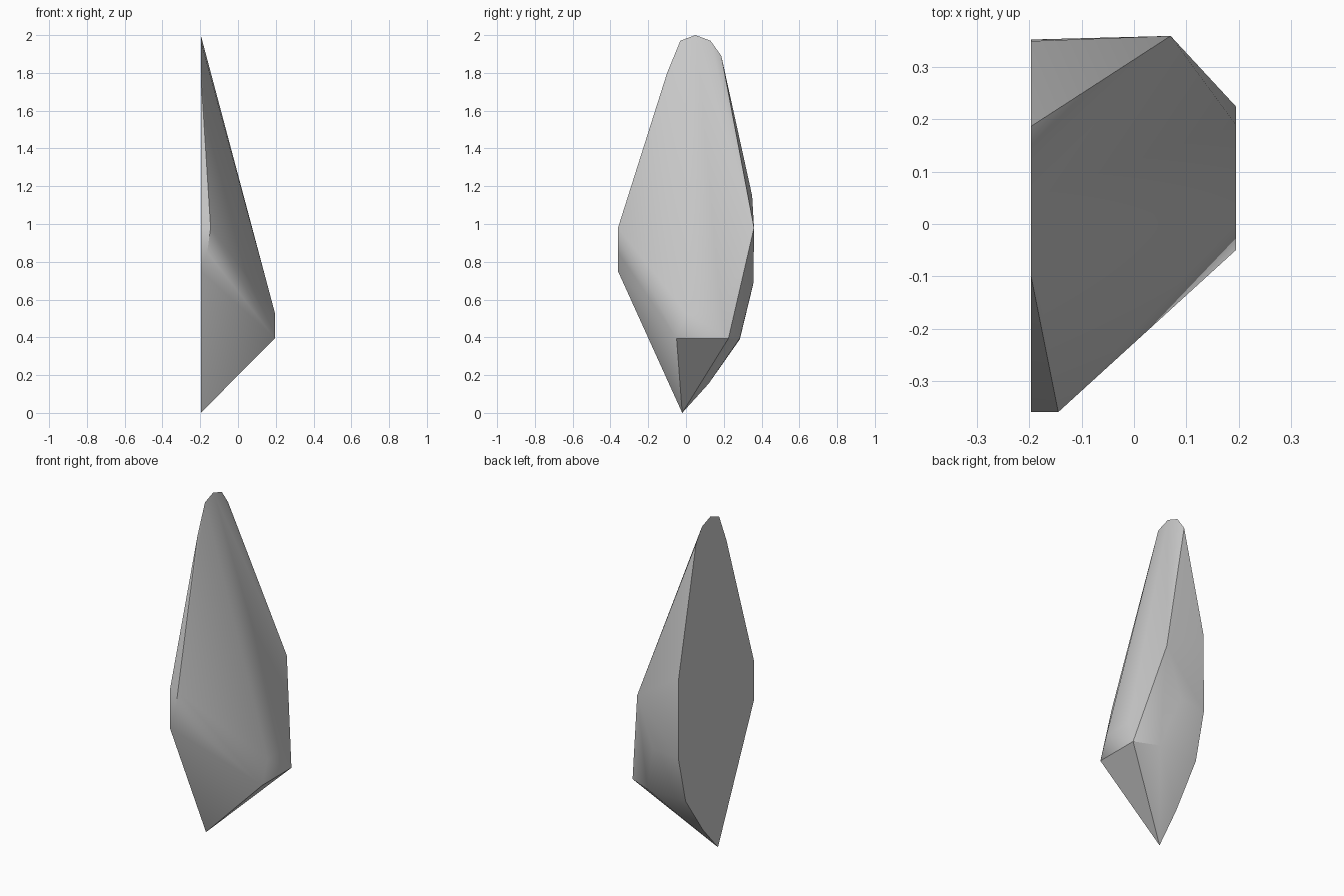
import bpy, bmesh, math

cube = bpy.data.objects.get("Cube")
if cube:
    bpy.data.objects.remove(cube, do_unlink=True)

# Stone material
stone = bpy.data.materials.new("stone_grey")
stone.use_nodes = True
grey = (0.6, 0.6, 0.6, 1)
stone.diffuse_color = grey
stone.node_tree.nodes["Principled BSDF"].inputs["Base Color"].default_value = grey

FLAT = -0.197
# Outline of the flat cut side (y, z)
cut_side = [(-0.02, 0), (-0.36, 0.75), (-0.36, 0.98), (-0.10, 1.80), (-0.03, 1.97),
            (0.05, 2.0), (0.13, 1.97), (0.187, 1.89), (0.35, 1.15), (0.353, 0.67),
            (0.285, 0.39), (0.12, 0.155)]
# Chipped corners standing out from the flat side
front_corners = [(-0.145, -0.36, 0.98), (-0.163, -0.36, 0.85)]
outer_corners = [(0.195, -0.05, 0.395), (0.195, 0.225, 0.395),
                 (0.195, 0.0, 0.53), (0.195, 0.19, 0.53)]
back_corners = [(0.07, 0.36, 0.98), (-0.03, 0.357, 0.69), (0.055, 0.285, 0.395)]

# Wrap the corners in a faceted shell
bm = bmesh.new()
for p in [(FLAT, y, z) for y, z in cut_side] + front_corners + outer_corners + back_corners:
    bm.verts.new(p)
hull = bmesh.ops.convex_hull(bm, input=bm.verts[:])
loose = {v for v in hull["geom_interior"] + hull["geom_unused"]
         if isinstance(v, bmesh.types.BMVert)}
bmesh.ops.delete(bm, geom=list(loose), context="VERTS")
bmesh.ops.dissolve_limit(bm, angle_limit=math.radians(0.5),
                         verts=bm.verts[:], edges=bm.edges[:])
bmesh.ops.recalc_face_normals(bm, faces=bm.faces[:])
mesh = bpy.data.meshes.new("rock_shard")
bm.to_mesh(mesh)
bm.free()

shard = bpy.data.objects.new("rock_shard", mesh)
bpy.context.collection.objects.link(shard)
mesh.materials.append(stone)

# Soft facets with crisp ridges
bpy.ops.object.select_all(action="DESELECT")
shard.select_set(True)
bpy.context.view_layer.objects.active = shard
bpy.ops.object.shade_smooth_by_angle(angle=math.radians(35))
